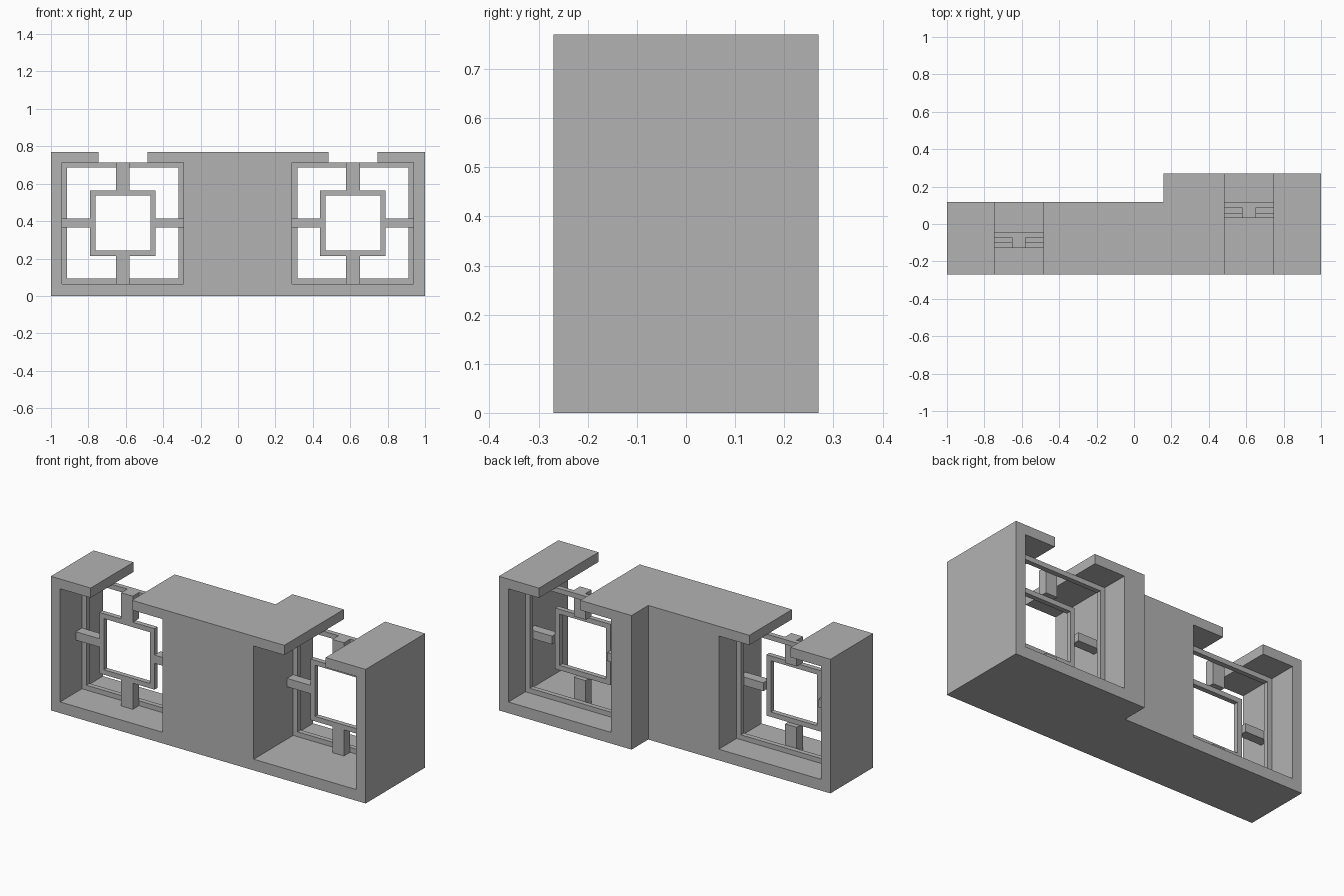
import bpy
import bmesh

cube = bpy.data.objects.get("Cube")
if cube:
    bpy.data.objects.remove(cube, do_unlink=True)

grey = bpy.data.materials.new("concrete grey")
grey.use_nodes = True
COLOUR = (0.45, 0.45, 0.45, 1)
grey.diffuse_color = COLOUR
grey.node_tree.nodes["Principled BSDF"].inputs["Base Color"].default_value = COLOUR

MID_Z = 0.389          # height of the window centres
HALF = 0.325           # half width of a window opening
SLOT = 0.131           # half width of the gap in the top
THICK = 0.028          # thickness of the lattice strips
TOP = 0.77


def finish(bm, name):
    bmesh.ops.recalc_face_normals(bm, faces=bm.faces)
    mesh = bpy.data.meshes.new(name)
    bm.to_mesh(mesh)
    bm.free()
    mesh.materials.append(grey)
    obj = bpy.data.objects.new(name, mesh)
    bpy.context.collection.objects.link(obj)
    return obj


def prism(name, points, move):
    """Extrude a flat outline of 3D points along move."""
    bm = bmesh.new()
    face = bm.faces.new([bm.verts.new(p) for p in points])
    ext = bmesh.ops.extrude_face_region(bm, geom=[face], use_keep_orig=True)
    verts = [v for v in ext["geom"] if isinstance(v, bmesh.types.BMVert)]
    bmesh.ops.translate(bm, verts=verts, vec=move)
    return finish(bm, name)


def bar(name, x0, x1, y0, y1, z0, z1):
    outline = [(x0, y0, z0), (x1, y0, z0), (x1, y0, z1), (x0, y0, z1)]
    return prism(name, outline, (0, y1 - y0, 0))


def square_ring(name, cx, outer, inner, y0, y1):
    """Upright square frame with a square hole."""
    bm = bmesh.new()
    corners = [(-1, -1), (1, -1), (1, 1), (-1, 1)]
    loops = [[bm.verts.new((cx + sx * r, y, MID_Z + sz * r)) for sx, sz in corners]
             for r, y in ((outer, y0), (outer, y1), (inner, y1), (inner, y0))]
    for i in range(4):
        a, b = loops[i], loops[(i + 1) % 4]
        for k in range(4):
            n = (k + 1) % 4
            bm.faces.new((a[k], a[n], b[n], b[k]))
    return finish(bm, name)


# Solid wall block with a step in its back
plan = [(-1, -0.27), (1, -0.27), (1, 0.27), (0.157, 0.27), (0.157, 0.118), (-1, 0.118)]
wall = prism("wall_block", [(x, y, 0) for x, y in plan], (0, 0, TOP))

for side, cx, front in (("right", -0.616, -0.128), ("left", 0.614, 0.032)):
    # Window opening with a gap through the top
    low, high = MID_Z - HALF, MID_Z + HALF
    half = [(HALF, low), (HALF, high), (SLOT, high), (SLOT, TOP + 0.1)]
    outline = half + [(-x, z) for x, z in reversed(half)]
    cutter = prism(side + "_opening_cutter", [(cx + x, -0.5, z) for x, z in outline], (0, 1, 0))
    cutter.hide_render = True
    cut = wall.modifiers.new(side + "_opening", "BOOLEAN")
    cut.operation = "DIFFERENCE"
    cut.solver = "EXACT"
    cut.object = cutter
    bpy.context.view_layer.objects.active = wall
    bpy.ops.object.modifier_apply(modifier=cut.name)
    bpy.data.objects.remove(cutter, do_unlink=True)

    # Outer frame set behind, inner frame set in front
    join = front + 2 * THICK
    square_ring(side + "_outer_frame", cx, HALF, HALF - THICK, join, join + THICK)
    square_ring(side + "_inner_frame", cx, 0.175, 0.175 - THICK, front, front + THICK)

    # Four arms that tie the inner frame to the opening
    for s, vertical, across in ((-1, "lower", "right"), (1, "upper", "left")):
        z0, z1 = sorted((MID_Z + s * 0.175, MID_Z + s * HALF))
        bar(f"{side}_{vertical}_post", cx - 0.037, cx + 0.037, front, join, z0, z1)
        x0, x1 = sorted((cx + s * 0.175, cx + s * HALF))
        bar(f"{side}_{across}_arm", x0, x1, front, join, MID_Z - 0.024, MID_Z + 0.024)
